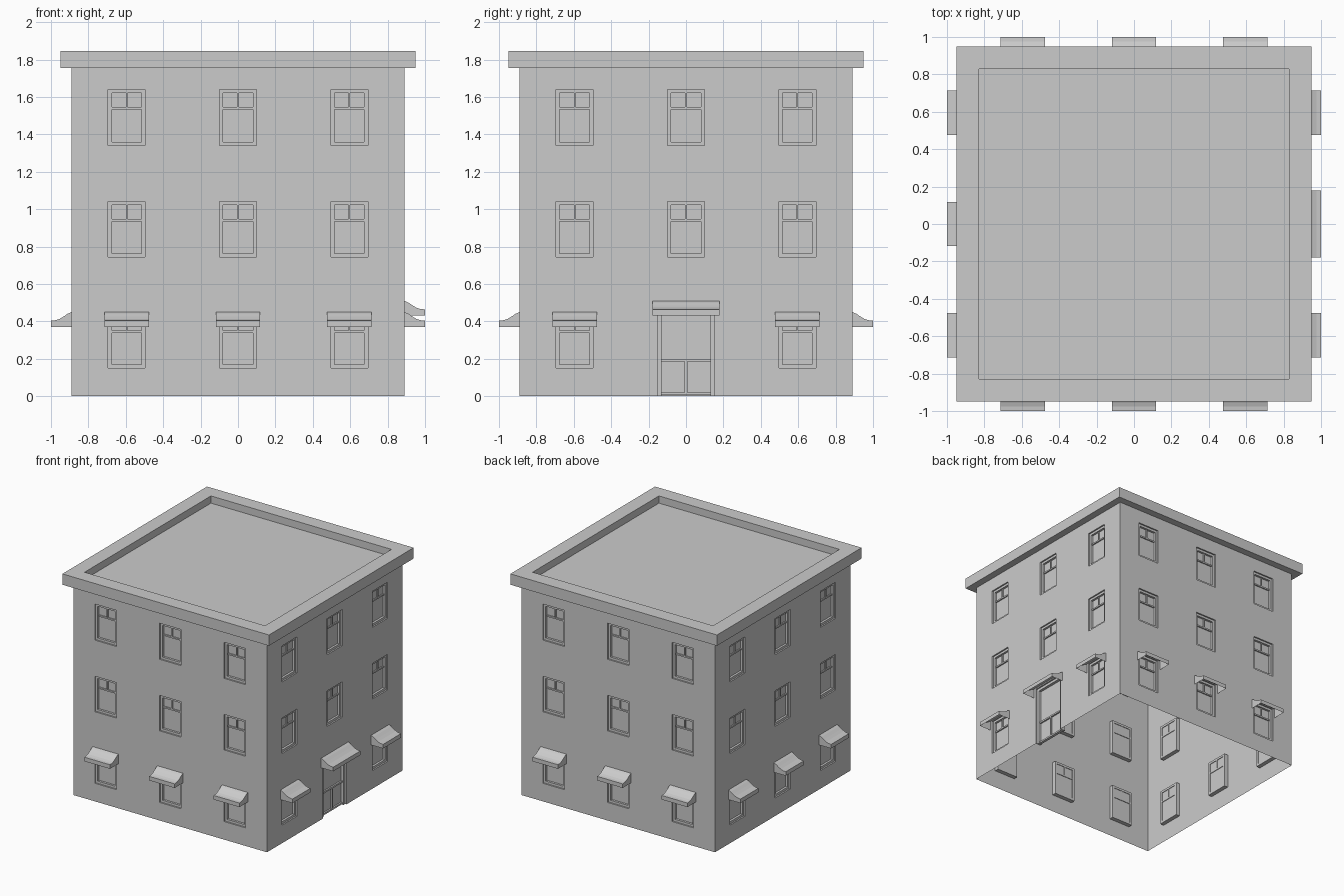
import bpy, bmesh, math
from mathutils import Matrix, Vector

if "Cube" in bpy.data.objects:
    bpy.data.objects.remove(bpy.data.objects["Cube"])

HALF, WALL_TOP = 0.89, 1.755
COLS = (-0.595, 0.0, 0.595)
FLOORS = ((0.15, 0.445), (0.745, 1.04), (1.34, 1.64))
DOOR = (-0.153, 0.153, 0.0, 0.50)
DOOR_SIDE = 1                      # side 0 faces -y, side 1 faces +x

parts = {n: bmesh.new() for n in
         ("walls", "window_frames", "window_panes", "awnings",
          "door_frame", "door_panels", "roof_cornice")}


def place(side, u, d, z):
    """Point on a facade: u along it, d inward from the wall plane."""
    return Matrix.Rotation(side * math.pi / 2, 3, 'Z') @ Vector((u, d - HALF, z))


def face(part, side, pts):
    bm = parts[part]
    bm.faces.new([bm.verts.new(place(side, *p)) for p in pts])


def bar(part, side, u0, u1, z0, z1, d0, d1):
    bm = parts[part]
    v = [bm.verts.new(place(side, u, d, z))
         for d in (d0, d1) for u, z in ((u0, z0), (u1, z0), (u1, z1), (u0, z1))]
    for f in ((0, 1, 2, 3), (7, 6, 5, 4), (0, 4, 5, 1),
              (1, 5, 6, 2), (2, 6, 7, 3), (3, 7, 4, 0)):
        bm.faces.new([v[i] for i in f])


def pane(part, side, u0, u1, z0, z1, d):
    face(part, side, ((u0, d, z0), (u1, d, z0), (u1, d, z1), (u0, d, z1)))


def reveal(side, u0, u1, z0, z1, depth, sill=True):
    c = [(u0, z0), (u0, z1), (u1, z1), (u1, z0)]
    for i in range(4 if sill else 3):
        (a, b), (e, f) = c[i], c[(i + 1) % 4]
        face("walls", side, ((a, 0, b), (e, 0, f), (e, depth, f), (a, depth, b)))


def window(side, u0, u1, z0, z1):
    w, d0, d1 = 0.019, 0.012, 0.035
    reveal(side, u0, u1, z0, z1, 0.03)
    bar("window_frames", side, u0, u0 + w, z0, z1, d0, d1)
    bar("window_frames", side, u1 - w, u1, z0, z1, d0, d1)
    bar("window_frames", side, u0 + w, u1 - w, z0, z0 + w, d0, d1)
    bar("window_frames", side, u0 + w, u1 - w, z1 - w, z1, d0, d1)
    # transom bar and short upper mullion
    t, m = z1 - 0.1, (u0 + u1) / 2
    bar("window_frames", side, u0 + w, u1 - w, t - 0.006, t + 0.006, 0.02, d1)
    bar("window_frames", side, m - 0.005, m + 0.005, t, z1 - w, 0.02, d1)
    pane("window_panes", side, u0 + w, u1 - w, z0 + w, z1 - w, 0.03)


def awning(side, u, half_w, z):
    # curved canopy, open underneath, with a straight front lip
    prof = [(0, 0.08), (-0.02, 0.071), (-0.042, 0.056), (-0.064, 0.043),
            (-0.086, 0.036), (-0.11, 0.034), (-0.11, 0)]
    for (d0, h0), (d1, h1) in zip(prof, prof[1:]):
        face("awnings", side, ((u - half_w, d0, z + h0), (u - half_w, d1, z + h1),
                               (u + half_w, d1, z + h1), (u + half_w, d0, z + h0)))
    for s in (-1, 1):
        face("awnings", side, [(u + s * half_w, d, z + h) for d, h in prof + [(0, 0)]])


# facades with openings, windows and awnings
for side in range(4):
    holes = []
    for u in COLS:
        for n, (z0, z1) in enumerate(FLOORS):
            is_door = side == DOOR_SIDE and n == 0 and u == 0
            if is_door:
                holes.append(DOOR)
            else:
                holes.append((u - 0.099, u + 0.099, z0, z1))
                window(side, *holes[-1])
                if n == 0:
                    awning(side, u, 0.118, 0.37)
    us = sorted({-HALF, HALF} | {v for h in holes for v in h[:2]})
    zs = sorted({0.0, WALL_TOP} | {v for h in holes for v in h[2:]})
    for a, b in zip(us, us[1:]):
        for c, e in zip(zs, zs[1:]):
            mu, mz = (a + b) / 2, (c + e) / 2
            if not any(h[0] < mu < h[1] and h[2] < mz < h[3] for h in holes):
                pane("walls", side, a, b, c, e, 0)

# entrance door: frame, rails, kick panels and glass
u0, u1, z0, z1 = DOOR
S, w = DOOR_SIDE, 0.022
reveal(S, *DOOR, 0.035, sill=False)
for a in (u0, u1 - w):
    bar("door_frame", S, a, a + w, z0, z1, 0.012, 0.045)
bar("door_frame", S, u0 + w, u1 - w, z1 - w, z1, 0.012, 0.045)
for c in (0.005, 0.185):
    bar("door_frame", S, u0 + w, u1 - w, c, c + 0.014, 0.022, 0.045)
bar("door_frame", S, -0.007, 0.007, 0.019, 0.185, 0.022, 0.045)
pane("door_panels", S, u0 + w, u1 - w, 0.005, z1 - w, 0.035)
awning(S, 0, 0.178, 0.43)

# cornice: one profile run round the four sides, then the sunken roof deck
ring = [(HALF, WALL_TOP), (0.95, WALL_TOP), (0.95, 1.845), (0.83, 1.845), (0.83, 1.785)]
bm = parts["roof_cornice"]
loops = [[bm.verts.new((x * r, y * r, z)) for x, y in ((-1, -1), (1, -1), (1, 1), (-1, 1))]
         for r, z in ring]
for a, b in zip(loops, loops[1:]):
    for i in range(4):
        j = (i + 1) % 4
        bm.faces.new((a[i], a[j], b[j], b[i]))
bm.faces.new(loops[-1])

for name, bm in parts.items():
    bmesh.ops.remove_doubles(bm, verts=bm.verts, dist=0.0005)
    if name != "window_panes" and name != "door_panels":
        bmesh.ops.recalc_face_normals(bm, faces=bm.faces)
    mesh = bpy.data.meshes.new(name)
    bm.to_mesh(mesh)
    bm.free()
    bpy.context.collection.objects.link(bpy.data.objects.new(name, mesh))
